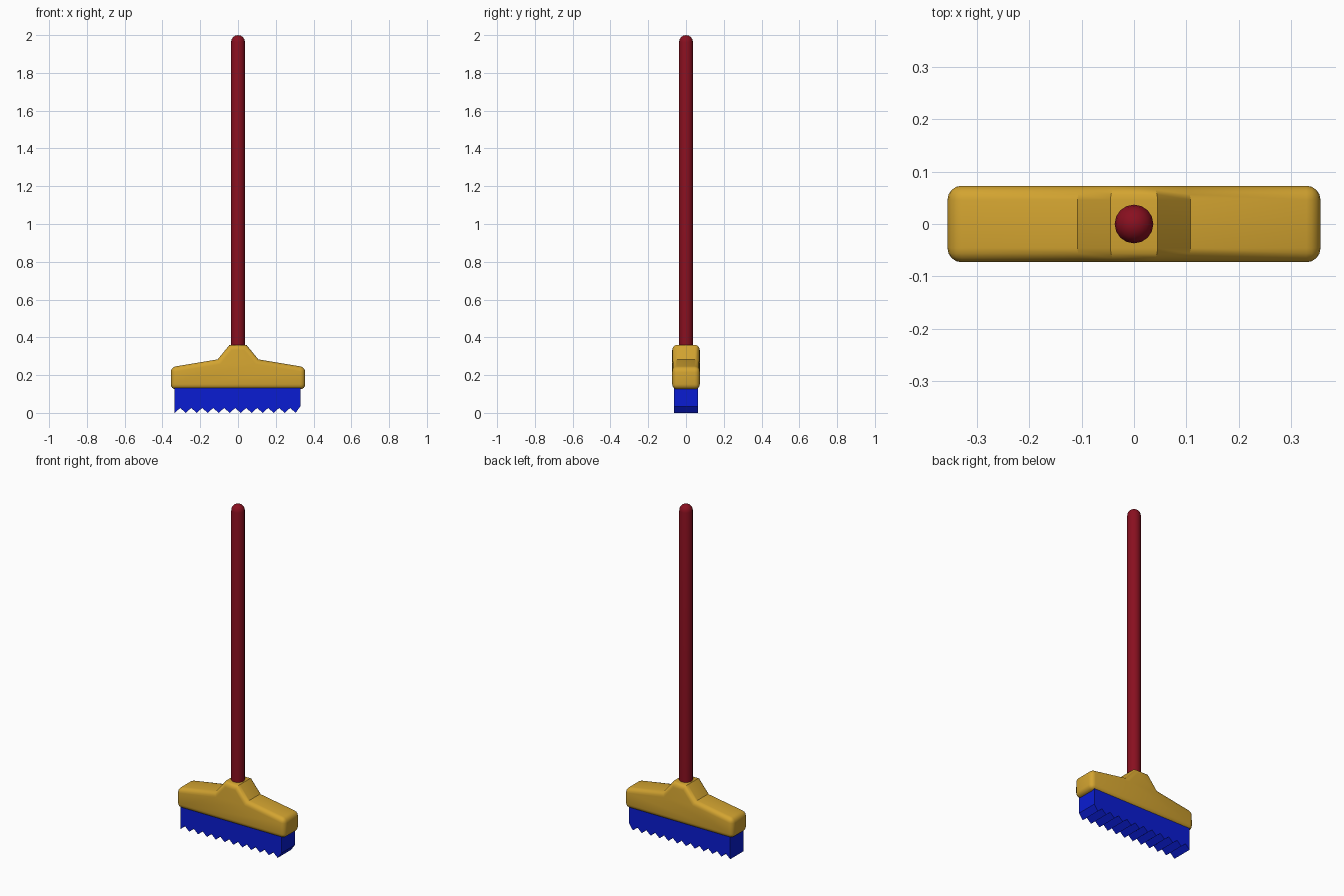
import bpy, bmesh, math

if "Cube" in bpy.data.objects:
    bpy.data.objects.remove(bpy.data.objects["Cube"])


def finish(name, bm, color, angle):
    bmesh.ops.recalc_face_normals(bm, faces=bm.faces[:])
    mesh = bpy.data.meshes.new(name)
    bm.to_mesh(mesh)
    bm.free()
    obj = bpy.data.objects.new(name, mesh)
    bpy.context.collection.objects.link(obj)
    mat = bpy.data.materials.new(name + "_paint")
    mat.diffuse_color = (*color, 1)
    mat.use_nodes = True
    mat.node_tree.nodes["Principled BSDF"].inputs["Base Color"].default_value = mat.diffuse_color
    mesh.materials.append(mat)
    bpy.ops.object.select_all(action='DESELECT')
    obj.select_set(True)
    bpy.context.view_layer.objects.active = obj
    bpy.ops.object.shade_smooth_by_angle(angle=math.radians(angle))
    return obj


def extrude_profile(points, half_depth):
    """Solid from an x-z outline, extruded along y."""
    bm = bmesh.new()
    face = bm.faces.new([bm.verts.new((x, -half_depth, z)) for x, z in points])
    geom = bmesh.ops.extrude_face_region(bm, geom=[face])['geom']
    verts = [g for g in geom if isinstance(g, bmesh.types.BMVert)]
    bmesh.ops.translate(bm, verts=verts, vec=(0, 2 * half_depth, 0))
    return bm


# Head block: mirrored outline with a raised socket, outer edges rounded
half = [(0.356, 0.125), (0.356, 0.242), (0.108, 0.283), (0.045, 0.36)]
outline = half + [(-x, z) for x, z in reversed(half)]
bm = extrude_profile(outline, 0.073)
edges = [e for e in bm.edges if e.calc_face_angle(0) > math.radians(60)]
bmesh.ops.bevel(bm, geom=edges, offset=0.027, offset_type='OFFSET',
                segments=4, profile=0.5, affect='EDGES', clamp_overlap=True)
finish("broom_head", bm, (0.65, 0.37, 0.03), 40)

# Bristles: block with a zigzag lower edge
tips = 12
pitch = 0.0582
zigzag = []
for i in range(tips):
    x = -0.335 + i * pitch
    zigzag.append((x, 0.0))
    zigzag.append((min(x + pitch / 2, 0.33), 0.026 if i < tips - 1 else 0.035))
bm = extrude_profile([(-0.335, 0.15)] + zigzag + [(0.33, 0.15)], 0.063)
finish("bristles", bm, (0.003, 0.012, 0.65), 30)

# Handle: pole with a domed top, spun from a half profile
r = 0.037
profile = [(0, 0.30), (r, 0.30), (r, 1.963)]
for k in range(1, 4):
    a = math.radians(90 * k / 4)
    profile.append((r * math.cos(a), 1.963 + r * math.sin(a)))
profile.append((0, 2.0))
bm = bmesh.new()
verts = [bm.verts.new((x, 0, z)) for x, z in profile]
edges = [bm.edges.new(pair) for pair in zip(verts, verts[1:])]
bmesh.ops.spin(bm, geom=verts + edges, cent=(0, 0, 0), axis=(0, 0, 1),
               angle=math.tau, steps=16)
bmesh.ops.remove_doubles(bm, verts=bm.verts[:], dist=0.0005)
finish("handle", bm, (0.25, 0.005, 0.014), 40)
